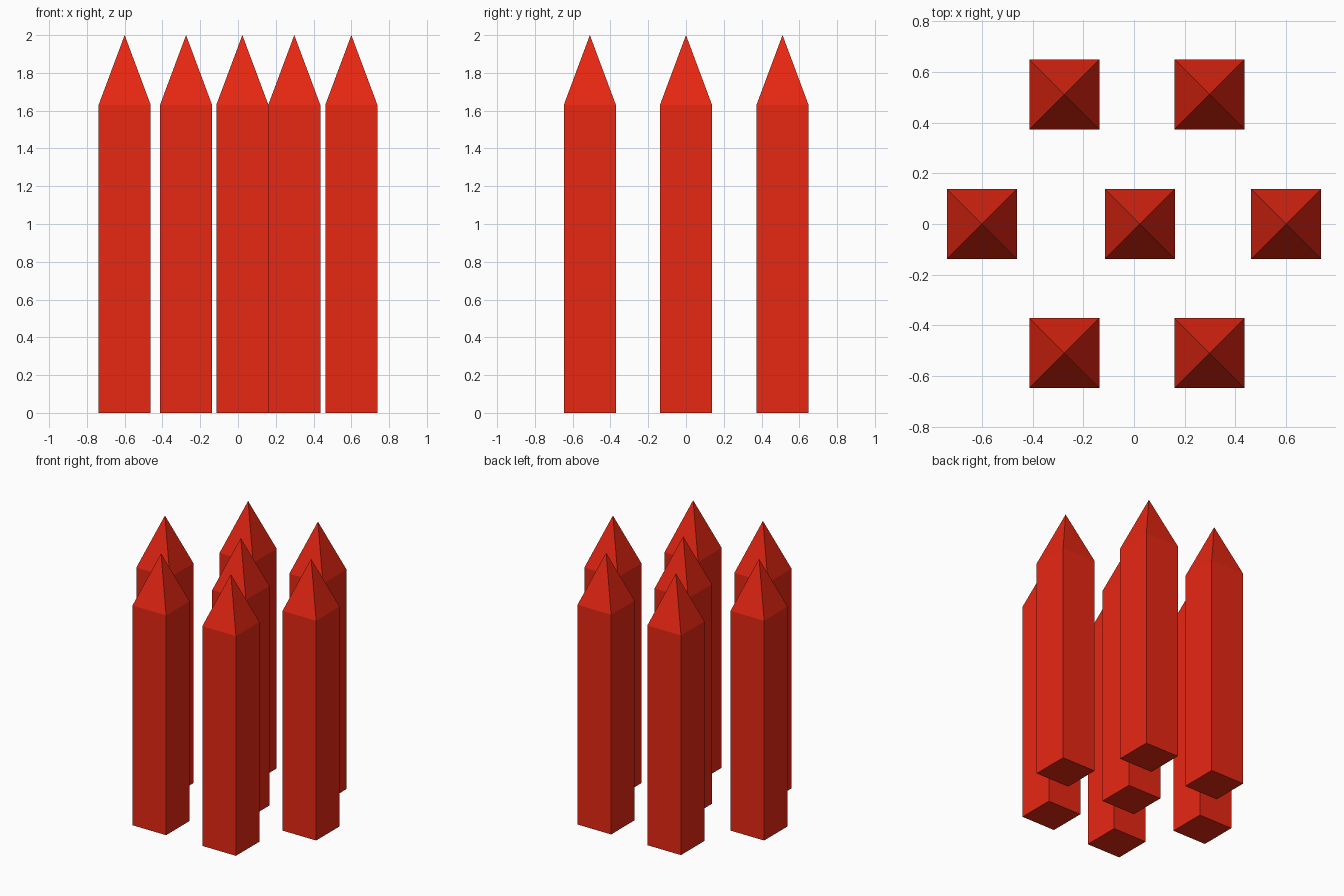
import bpy
import bmesh

cube = bpy.data.objects.get("Cube")
if cube:
    bpy.data.objects.remove(cube, do_unlink=True)

HALF = 0.138       # half the width of a post
SHOULDER = 1.63    # where the point begins
TIP = 2.0

red = bpy.data.materials.new("bright_red")
red.use_nodes = True
colour = (0.8, 0.02, 0.006, 1)
red.diffuse_color = colour
red.node_tree.nodes["Principled BSDF"].inputs["Base Color"].default_value = colour


def spike_mesh():
    """Square post whose top face is raised into a pyramid."""
    bm = bmesh.new()
    bmesh.ops.create_cube(bm, size=1)
    for v in bm.verts:
        v.co.x *= 2 * HALF
        v.co.y *= 2 * HALF
        v.co.z = (v.co.z + 0.5) * SHOULDER
    bm.faces.ensure_lookup_table()
    top = max(bm.faces, key=lambda f: f.calc_center_median().z)
    tip = bmesh.ops.poke(bm, faces=[top])["verts"][0]
    tip.co.z = TIP
    bmesh.ops.recalc_face_normals(bm, faces=bm.faces)
    mesh = bpy.data.meshes.new("spike")
    bm.to_mesh(mesh)
    bm.free()
    mesh.materials.append(red)
    return mesh


# Seven spikes sharing one mesh: three in the middle row, two in front and behind
mesh = spike_mesh()
spots = {
    "spike_right": (-0.6, 0),
    "spike_middle": (0.023, 0),
    "spike_left": (0.6, 0),
}
for row, y in (("front", -0.509), ("back", 0.511)):
    spots["spike_" + row + "_right"] = (-0.275, y)
    spots["spike_" + row + "_left"] = (0.298, y)

for name, (x, y) in spots.items():
    spike = bpy.data.objects.new(name, mesh)
    spike.location = (x, y, 0)
    bpy.context.collection.objects.link(spike)
